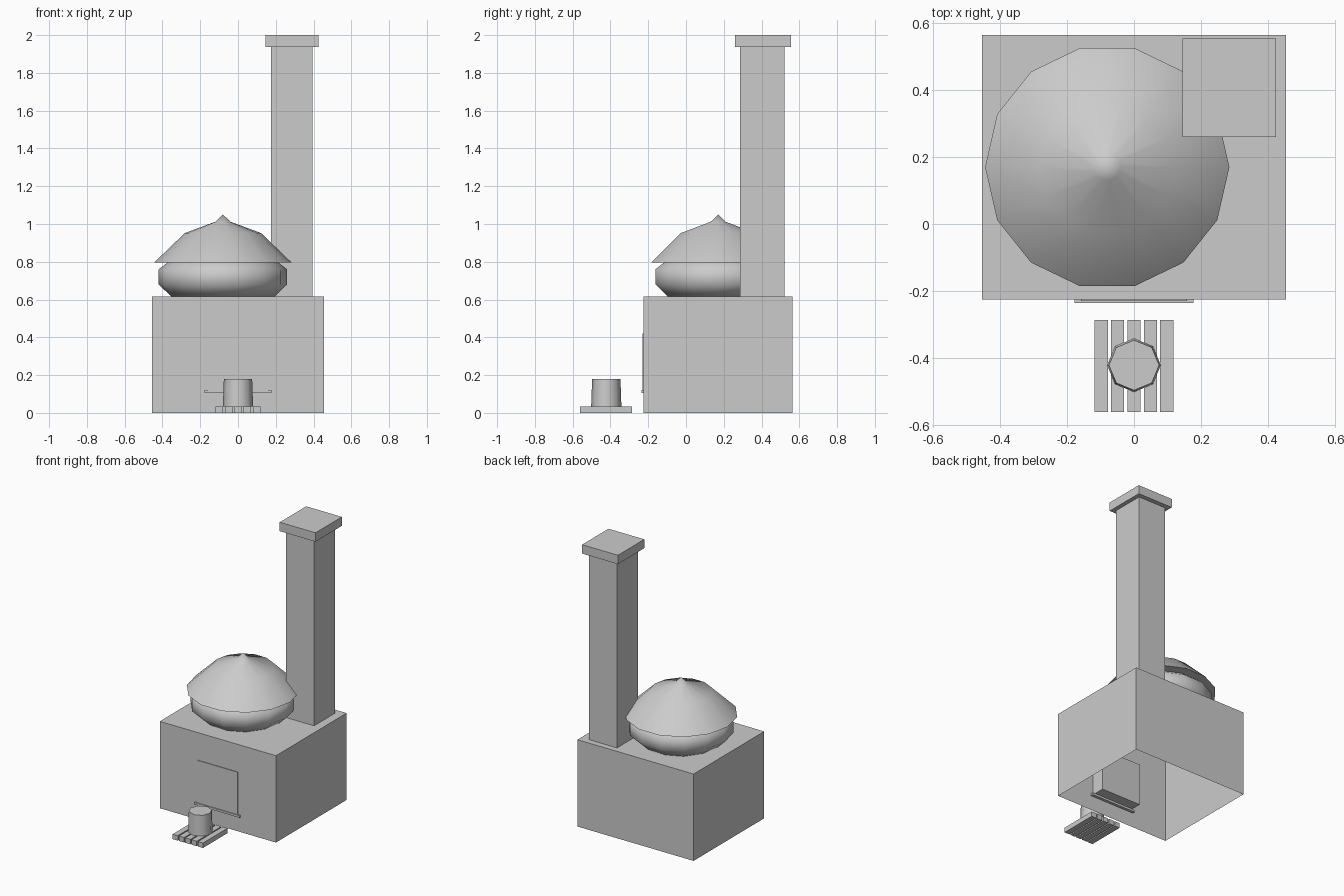
import bpy, bmesh
from math import cos, sin, pi, radians

if "Cube" in bpy.data.objects:
    bpy.data.objects.remove(bpy.data.objects["Cube"])


def finish(name, bm, smooth=None):
    bmesh.ops.recalc_face_normals(bm, faces=bm.faces)
    mesh = bpy.data.meshes.new(name)
    bm.to_mesh(mesh)
    bm.free()
    ob = bpy.data.objects.new(name, mesh)
    bpy.context.collection.objects.link(ob)
    if smooth:
        bpy.ops.object.select_all(action='DESELECT')
        bpy.context.view_layer.objects.active = ob
        ob.select_set(True)
        bpy.ops.object.shade_smooth_by_angle(angle=radians(smooth))
    return ob


def box(name, x, y, z, open_bottom=False):
    bm = bmesh.new()
    bmesh.ops.create_cube(bm, size=1)
    for v in bm.verts:
        v.co = [lo + (c + 0.5) * (hi - lo) for c, (lo, hi) in zip(v.co, (x, y, z))]
    bmesh.ops.recalc_face_normals(bm, faces=bm.faces)
    if open_bottom:
        bm.normal_update()
        low = [f for f in bm.faces if f.normal.z < -0.5]
        bmesh.ops.delete(bm, geom=low, context='FACES_ONLY')
    return finish(name, bm)


def lathe(name, centre, profile, sides, smooth):
    """Spin (radius, z) points around a vertical axis; radius 0 makes a pole."""
    bm = bmesh.new()
    cx, cy = centre
    rings = []
    for r, z in profile:
        n = sides if r > 0 else 1
        rings.append([bm.verts.new((cx + r * cos(2 * pi * i / sides),
                                    cy + r * sin(2 * pi * i / sides), z)) for i in range(n)])
    for a, b in zip(rings, rings[1:]):
        for i in range(sides):
            j = (i + 1) % sides
            quad = [a[i % len(a)], a[j % len(a)], b[j % len(b)], b[i % len(b)]]
            bm.faces.new(list(dict.fromkeys(quad)))
    return finish(name, bm, smooth)


# Brick stove body, hollow underneath
box("stove_body", (-0.455, 0.455), (-0.225, 0.565), (0, 0.615), open_bottom=True)

# Fire door with its sill
box("fire_door", (-0.158, 0.158), (-0.230, -0.13), (0.12, 0.42))
box("door_sill", (-0.178, 0.178), (-0.236, -0.205), (0.105, 0.12))

# Chimney and cap
box("chimney", (0.175, 0.395), (0.287, 0.522), (0.615, 1.94))
box("chimney_cap", (0.145, 0.425), (0.26, 0.555), (1.937, 2.0))

# Cooking pot and its pointed lid
centre = (-0.08, 0.17)
lathe("cooking_pot", centre,
      [(0, 0.615), (0.272, 0.615), (0.34, 0.68), (0.34, 0.76), (0.295, 0.795)], 14, 60)
lathe("pot_lid", centre,
      [(0.295, 0.795), (0.365, 0.795), (0.202, 0.952), (0.04, 1.012), (0, 1.05)], 14, 60)

# Slatted stand
for i in range(5):
    x = (i - 2) * 0.0492
    box(f"stand_slat_{i + 1}", (x - 0.02, x + 0.02), (-0.562, -0.287), (0, 0.035))

# Small bucket on the stand
lathe("bucket", (0, -0.422),
      [(0, 0.035), (0.08, 0.035), (0.075, 0.18), (0, 0.18)], 8, 60)
